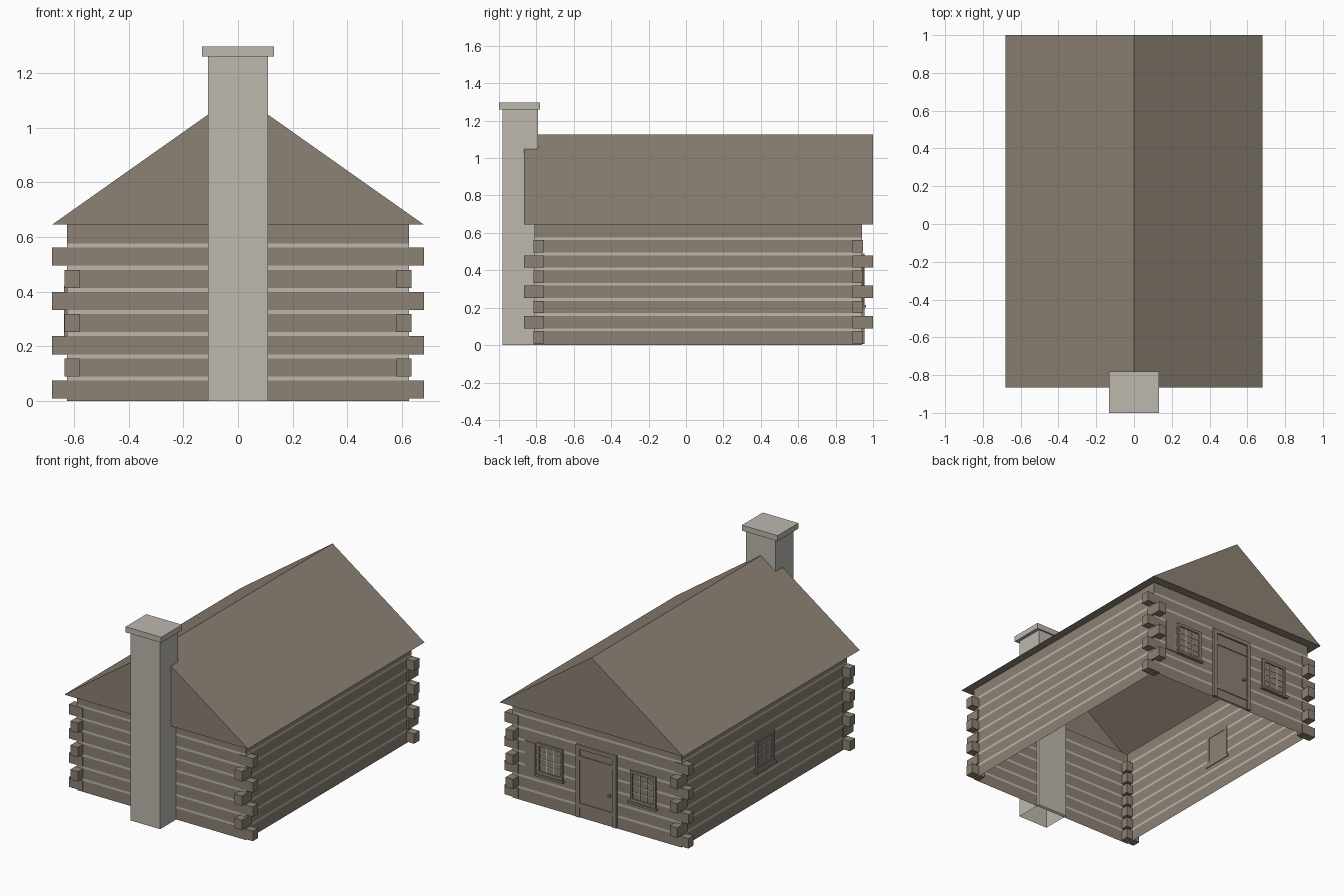
import bpy
import bmesh
import math
from mathutils import Matrix, Vector

old = bpy.data.objects.get("Cube")
if old:
    bpy.data.objects.remove(old, do_unlink=True)


def material(name, rgb):
    m = bpy.data.materials.new(name)
    m.use_nodes = True
    col = (*rgb, 1)
    m.diffuse_color = col
    bsdf = next(n for n in m.node_tree.nodes if n.type == 'BSDF_PRINCIPLED')
    bsdf.inputs["Base Color"].default_value = col
    bsdf.inputs["Roughness"].default_value = 0.9
    return m


LOG = material("weathered brown", (0.265, 0.222, 0.177))
STONE = material("pale stone", (0.51, 0.48, 0.43))

# Main dimensions
WX, FRONT, BACK, EAVE = 0.625, -0.81, 0.94, 0.645
RX, ROOF_F, ROOF_B, RIDGE = 0.68, -0.865, 1.0, 1.125
PITCH = 0.081


def finish(name, bm, mats):
    mesh = bpy.data.meshes.new(name)
    bm.to_mesh(mesh)
    bm.free()
    for m in mats:
        mesh.materials.append(m)
    ob = bpy.data.objects.new(name, mesh)
    bpy.context.collection.objects.link(ob)
    return ob


def boxes(name, spans, mat, open_bottom=False):
    """One object from boxes given as (x0, x1, y0, y1, z0, z1)."""
    bm = bmesh.new()
    for x0, x1, y0, y1, z0, z1 in spans:
        mid = Vector((x0 + x1, y0 + y1, z0 + z1)) / 2
        size = Matrix.Diagonal((abs(x1 - x0), abs(y1 - y0), abs(z1 - z0), 1))
        bmesh.ops.create_cube(bm, size=1, matrix=Matrix.Translation(mid) @ size)
    if open_bottom:
        bm.normal_update()
        down = [f for f in bm.faces if f.normal.z < -0.9]
        bmesh.ops.delete(bm, geom=down, context='FACES_ONLY')
    return finish(name, bm, [mat])


# Walls: stacked rings, alternating log courses and pale chinking
levels = [0]
for i in range(7):
    z = PITCH * (i + 1)
    levels += [z - 0.006, z + 0.009]
levels.append(EAVE)
bm = bmesh.new()
rings = [[bm.verts.new((x, y, z)) for x, y in
          ((-WX, FRONT), (WX, FRONT), (WX, BACK), (-WX, BACK))] for z in levels]
for i, (low, high) in enumerate(zip(rings, rings[1:])):
    for k in range(4):
        n = (k + 1) % 4
        face = bm.faces.new((low[k], low[n], high[n], high[k]))
        face.material_index = i % 2
finish("log_walls", bm, [LOG, STONE])

# Crossed log ends at the four corners, alternating in direction
ends = []
for i in range(7):
    z = 0.009 + PITCH * i
    along_x = i % 2 == 0
    for s in (-1, 1):
        x_out = RX if along_x else WX + 0.01
        y_front = FRONT - 0.005 if along_x else ROOF_F
        y_back = BACK + 0.005 if along_x else ROOF_B
        ends.append((s * 0.58, s * x_out, y_front, -0.76, z, z + 0.066))
        ends.append((s * 0.58, s * x_out, 0.89, y_back, z, z + 0.066))
boxes("corner_log_ends", ends, LOG)

# Roof: gabled shell with a soffit around the walls, open to the room
bm = bmesh.new()
gables = [[bm.verts.new(p) for p in ((-RX, y, EAVE), (RX, y, EAVE), (0, y, RIDGE))]
          for y in (ROOF_F, ROOF_B)]
f, b = gables
bm.faces.new(f)
bm.faces.new(reversed(b))
bm.faces.new((f[1], b[1], b[2], f[2]))
bm.faces.new((f[2], b[2], b[0], f[0]))
inner = [bm.verts.new(p) for p in ((-WX, FRONT, EAVE), (WX, FRONT, EAVE),
                                   (WX, BACK, EAVE), (-WX, BACK, EAVE))]
outer = [f[0], f[1], b[1], b[0]]
for k in range(4):
    n = (k + 1) % 4
    bm.faces.new((outer[n], outer[k], inner[k], inner[n]))
finish("gable_roof", bm, [LOG])

# Chimney
boxes("chimney_stack", [(-0.11, 0.11, -0.98, -0.79, 0, 1.26)], STONE, open_bottom=True)
boxes("chimney_cap", [(-0.132, 0.132, -1, -0.78, 1.26, 1.297)], STONE)


def window(name, location, turn):
    """Window facing local +y, built around the wall plane."""
    w, z0, z1, t = 0.095, 0.215, 0.42, 0.018
    frame = [(s * w, s * (w - t), -0.005, 0.011, z0, z1) for s in (-1, 1)]
    frame += [(t - w, w - t, -0.005, 0.011, z1 - t, z1),
              (t - w, w - t, -0.005, 0.011, z0, z0 + t),
              (-w - 0.01, w + 0.01, -0.005, 0.022, z0 - 0.014, z0)]
    iw, iz0, iz1 = w - t, z0 + t, z1 - t
    bars = [(x - 0.003, x + 0.003, 0, 0.006, iz0, iz1)
            for x in (-iw / 3, iw / 3)]
    for k in (1, 2, 3):
        z = iz0 + (iz1 - iz0) * k / 4
        bars.append((-iw, iw, 0, 0.006, z - 0.003, z + 0.003))
    parts = [boxes(name + "_frame", frame, LOG),
             boxes(name + "_panes", [(-iw, iw, -0.002, 0.003, iz0, iz1)], LOG),
             boxes(name + "_glazing_bars", bars, STONE)]
    for p in parts:
        p.location = location
        p.rotation_euler.z = turn


window("back_left_window", (0.345, BACK, 0), 0)
window("back_right_window", (-0.345, BACK, 0), 0)
window("side_window", (-WX, 0.065, 0), math.pi / 2)
boxes("window_shutter", [(0.455, 0.53, BACK, BACK + 0.006, 0.205, 0.41)], LOG)

# Back door with frame and battens
boxes("door_panel", [(-0.125, 0.125, BACK - 0.002, BACK + 0.004, 0.01, 0.465)], LOG)
boxes("door_frame", [(s * 0.15, s * 0.122, BACK, BACK + 0.014, 0.005, 0.49) for s in (-1, 1)]
      + [(-0.122, 0.122, BACK, BACK + 0.014, 0.462, 0.49)], LOG)
boxes("door_battens", [(-0.122, 0.122, BACK, BACK + 0.009, z, z + 0.03)
                       for z in (0.07, 0.385)], LOG)
boxes("door_latch", [(-0.105, -0.09, BACK, BACK + 0.02, 0.2, 0.215)], LOG)
